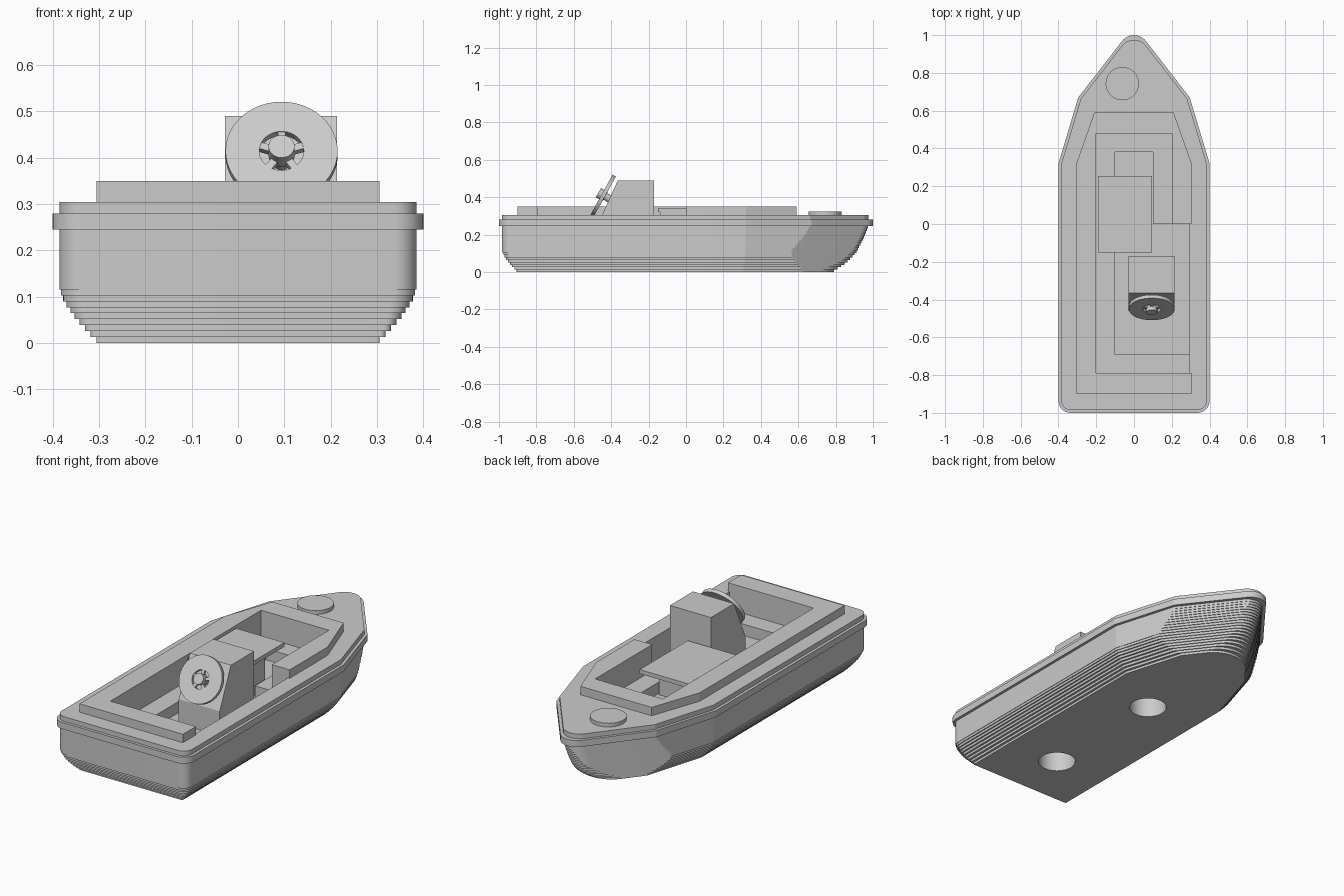
import bpy, bmesh, math
from mathutils import Vector, Matrix

cube = bpy.data.objects.get("Cube")
if cube:
    bpy.data.objects.remove(cube, do_unlink=True)

grey = bpy.data.materials.new("light_grey")
grey.use_nodes = True
GREY = (0.6, 0.6, 0.6, 1)
grey.diffuse_color = GREY
next(n for n in grey.node_tree.nodes if n.type == 'BSDF_PRINCIPLED').inputs["Base Color"].default_value = GREY


def make(name, bm):
    bmesh.ops.recalc_face_normals(bm, faces=bm.faces)
    mesh = bpy.data.meshes.new(name)
    bm.to_mesh(mesh)
    bm.free()
    mesh.materials.append(grey)
    ob = bpy.data.objects.new(name, mesh)
    bpy.context.collection.objects.link(ob)
    return ob


def smooth(ob):
    bpy.ops.object.select_all(action='DESELECT')
    ob.select_set(True)
    bpy.context.view_layer.objects.active = ob
    bpy.ops.object.shade_smooth_by_angle(angle=math.radians(12))


def loft(name, rings):
    """Closed solid through a stack of matching rings."""
    bm = bmesh.new()
    loops = [[bm.verts.new(p) for p in ring] for ring in rings]
    n = len(loops[0])
    for a, b in zip(loops, loops[1:]):
        for i in range(n):
            j = (i + 1) % n
            bm.faces.new((a[i], a[j], b[j], b[i]))
    bm.faces.new(loops[0])
    bm.faces.new(loops[-1])
    return make(name, bm)


def prism(name, pts, z0, z1):
    return loft(name, [[(x, y, z) for x, y in pts] for z in (z0, z1)])


def box(name, x0, x1, y0, y1, z0, z1):
    return prism(name, [(x0, y0), (x1, y0), (x1, y1), (x0, y1)], z0, z1)


def disc(name, r, z0, z1, loc=(0, 0), sides=48):
    ring = [2 * math.pi * i / sides for i in range(sides)]
    return prism(name, [(loc[0] + r * math.cos(a), loc[1] + r * math.sin(a)) for a in ring], z0, z1)


def cut(ob, cutters):
    for c in cutters:
        c.hide_render = True
        m = ob.modifiers.new("cut", 'BOOLEAN')
        m.operation = 'DIFFERENCE'
        m.solver = 'EXACT'
        m.object = c
        bpy.context.view_layer.objects.active = ob
        bpy.ops.object.modifier_apply(modifier=m.name)


# Plan of the boat: half outline from stern to stem, inset per edge
HALF = [Vector(p) for p in ((0, -1), (.4, -1), (.4, .32), (.295, .67), (0, 1.05))]


def outline(z, d, d_bow, r_stern, r_bow):
    lines = []
    for k, (a, b) in enumerate(zip(HALF, HALF[1:])):
        t = (b - a).normalized()
        n = Vector((t.y, -t.x))
        lines.append((n, n.dot(a) - (d_bow if k == 3 else d)))

    def cross(l1, l2):
        (n1, c1), (n2, c2) = l1, l2
        det = n1.x * n2.y - n1.y * n2.x
        return Vector(((c1 * n2.y - c2 * n1.y) / det, (n1.x * c2 - n2.x * c1) / det))

    corner, mid, shoulder = (cross(lines[i], lines[i + 1]) for i in range(3))
    n, c = lines[3]
    centre_y = (c - r_bow) / n.y
    half = []
    # rounded stern corner
    for i in range(11):
        a = math.radians(-90 + 9 * i)
        half.append((corner.x - r_stern + r_stern * math.cos(a),
                     corner.y + r_stern + r_stern * math.sin(a)))
    half += [tuple(mid), tuple(shoulder)]
    # rounded stem
    start = math.atan2(n.y, n.x)
    for i in range(7):
        a = start + (math.pi / 2 - start) * i / 6
        half.append((r_bow * math.cos(a), centre_y + r_bow * math.sin(a)))
    half[-1] = (0, half[-1][1])
    left = [(-x, y) for x, y in reversed(half[:-1])]
    return [(x, y, z) for x, y in half + left]


# Hull: stepped layers, rubbing rail and deck edge
LAYERS, RAIL, RAIL_TOP, DECK = 19, .245, .28, .305
rings = []
for i in range(LAYERS):
    z0, z1 = RAIL * i / LAYERS, RAIL * (i + 1) / LAYERS
    low = max(0, 1 - z0 / .115)
    args = (.015 + .08 * low ** 1.5,
            .015 + .08 * (1 - z0 / RAIL) ** 1.3,
            .004 + .046 * min(1, z0 / .09),
            .08 + .085 * low ** 2)
    rings += [outline(z0, *args), outline(z1, *args)]
for z0, z1, inset in ((RAIL, RAIL_TOP, 0), (RAIL_TOP, DECK, .015)):
    rings += [outline(z, inset, inset, .065 - inset, .08) for z in (z0, z1)]
hull = loft("hull", rings)

# Raised coaming around the cockpit
coaming = prism("cockpit_coaming", [(-.305, -.9), (.305, -.9), (.305, .32), (.21, .59),
                                    (-.21, .59), (-.305, .32)], DECK - .005, .35)

# Cockpit recess, deeper well, side gap and underside sockets
recess = prism("recess_cutter", [(-.2, -.79), (.295, -.79), (.295, 0), (.2, 0),
                                 (.2, .48), (-.2, .48)], .21, .5)
well = prism("well_cutter", [(-.1, -.69), (.295, -.69), (.295, 0), (.1, 0),
                             (.1, .38), (-.1, .38)], .15, .4)
gap = box("gap_cutter", 0, .45, -.79, 0, DECK, .5)
sockets = [disc("socket_cutter", .093, -.1, .135, (0, y)) for y in (-.61, .11)]
cut(hull, [recess, well] + sockets)
cut(coaming, [recess, gap])
for c in [recess, well, gap] + sockets:
    bpy.data.objects.remove(c, do_unlink=True)
smooth(hull)

# Seat plate on its support, and round foredeck hatch
box("seat_plate", -.19, .095, -.15, .255, .32, .342)
box("seat_support", -.1, .09, -.14, .1, .14, .325)
smooth(disc("foredeck_hatch", .088, DECK - .005, .325, (-.062, .743)))

# Steering console: side profile extruded across
profile = [(-.17, .14), (-.17, .49), (-.365, .49), (-.46, .28), (-.46, .14)]
loft("steering_console", [[(x, y, z) for y, z in profile] for x in (-.028, .214)])

# Steering wheel: rim, hub, spokes and shaft, tilted together
rim = disc("wheel_rim", .121, -.01, .01)
eye = disc("eye_cutter", .048, -.1, .1)
cut(rim, [eye])
bpy.data.objects.remove(eye, do_unlink=True)
parts = [rim, disc("wheel_hub", .028, -.012, .03), disc("wheel_shaft", .02, -.08, 0)]
tilt = Matrix.Translation((.094, -.442, .41)) @ Matrix.Rotation(math.radians(61), 4, 'X')
for ob in parts:
    smooth(ob)
    ob.matrix_world = tilt
for k in range(5):
    spoke = box("wheel_spoke", .02, .052, -.008, .008, -.008, .008)
    spoke.matrix_world = tilt @ Matrix.Rotation(math.radians(90 + 72 * k), 4, 'Z')
